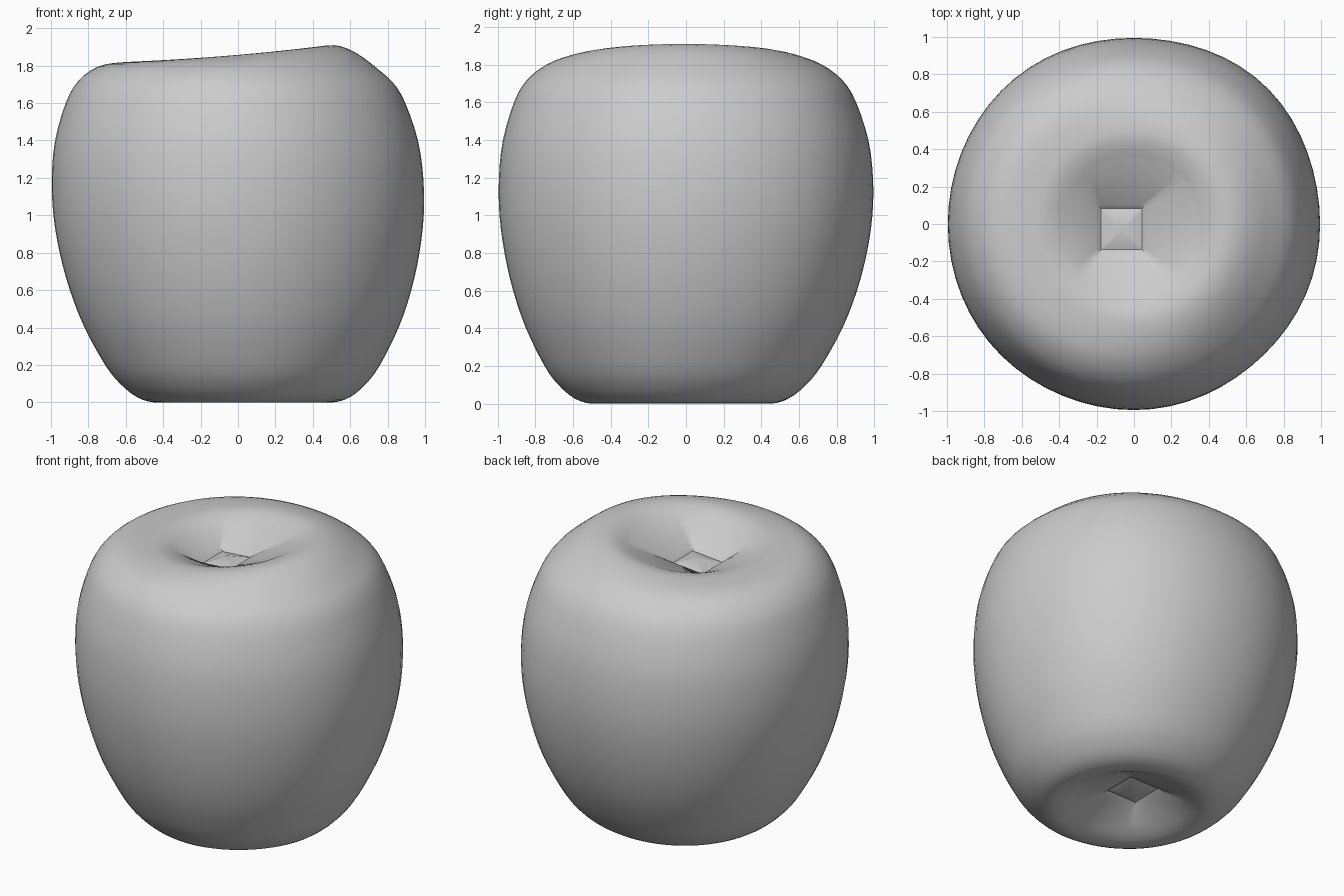
import bpy, bmesh, math
from mathutils import Vector

cube = bpy.data.objects.get("Cube")
if cube:
    bpy.data.objects.remove(cube)

SEGMENTS = 64
PIT = Vector((-0.05, -0.02))

skin = bpy.data.materials.new("fruit grey")
skin.use_nodes = True
skin.diffuse_color = (0.6, 0.6, 0.6, 1)
bsdf = skin.node_tree.nodes["Principled BSDF"]
bsdf.inputs["Base Color"].default_value = skin.diffuse_color
bsdf.inputs["Roughness"].default_value = 0.8

# Outer half-section (radius, height), from the bottom hollow to the top hollow
section = [(.32, .055), (.4, .017), (.48, 0), (.57, .028), (.658, .1), (.735, .2),
           (.84, .4), (.913, .6), (.962, .8), (.99, 1), (.993, 1.2), (.97, 1.4),
           (.908, 1.6), (.84, 1.715), (.73, 1.802), (.61, 1.85), (.5, 1.866), (.42, 1.85), (.36, 1.825)]


def smooth_section(points, steps=3):
    """Catmull-Rom curve through the points."""
    p = [Vector(q) for q in points]
    p = [2 * p[0] - p[1]] + p + [2 * p[-1] - p[-2]]
    out = []
    for a, b, c, d in zip(p, p[1:], p[2:], p[3:]):
        for i in range(steps):
            t = i / steps
            out.append(0.5 * (2 * b + (c - a) * t + (2 * a - 5 * b + 4 * c - d) * t ** 2
                              + (3 * b - a - 3 * c + d) * t ** 3))
    return out + [p[-2]]


def shape(x, y, z):
    """Lean the body a little and raise the rim of the top hollow on the left side."""
    lift = min(1, max(0, (0.8 - math.hypot(x, y)) / 0.3)) if z > 1 else 0
    lift = lift * lift * (3 - 2 * lift)
    rise = 0.085 * x + 0.04 * (x * x - 0.25)
    return (x + 0.03 - 0.027 * z, y - 0.02 * (z - 1.1) ** 2, z + rise * lift)


bm = bmesh.new()


def ring(radius, z, square=0.0):
    """One loop of the body; square = 1 gives a square loop centred on the pit."""
    verts = []
    for i in range(SEGMENTS):
        a = math.tau * i / SEGMENTS
        c, s, oval = math.cos(a), math.sin(a), math.sin(2 * a)
        r = radius * (1 + square * (1 / max(abs(c), abs(s)) - 1))
        r *= 1 + (1 - square) * oval * oval * (0.0075 + 0.0065 * oval + 0.014 * s)
        verts.append(bm.verts.new(shape(r * c + square * PIT.x, r * s + square * PIT.y, z)))
    return verts


def bridge(a, b):
    for i in range(SEGMENTS):
        j = (i + 1) % SEGMENTS
        bm.faces.new((a[i], a[j], b[j], b[i]))


def star(loop, z, flip):
    """Low pyramid that closes the pit."""
    tip = bm.verts.new(shape(PIT.x, PIT.y, z))
    for i in range(SEGMENTS):
        j = (i + 1) % SEGMENTS
        bm.faces.new((loop[j], loop[i], tip) if flip else (loop[i], loop[j], tip))


# Body with a faceted, square-stepped hollow at each end
loops = [ring(.11, .145, 1), ring(.13, .13, 1)]
loops += [ring(r, z) for r, z in smooth_section(section)]
loops += [ring(.13, 1.735, 1), ring(.11, 1.715, 1)]
for lower, upper in zip(loops, loops[1:]):
    bridge(lower, upper)
star(loops[0], .11, True)
star(loops[-1], 1.75, False)
bmesh.ops.recalc_face_normals(bm, faces=bm.faces)

mesh = bpy.data.meshes.new("fruit_body")
bm.to_mesh(mesh)
bm.free()
mesh.materials.append(skin)
body = bpy.data.objects.new("fruit_body", mesh)
bpy.context.collection.objects.link(body)

bpy.ops.object.select_all(action='DESELECT')
body.select_set(True)
bpy.context.view_layer.objects.active = body
bpy.ops.object.shade_smooth_by_angle(angle=math.radians(28))
